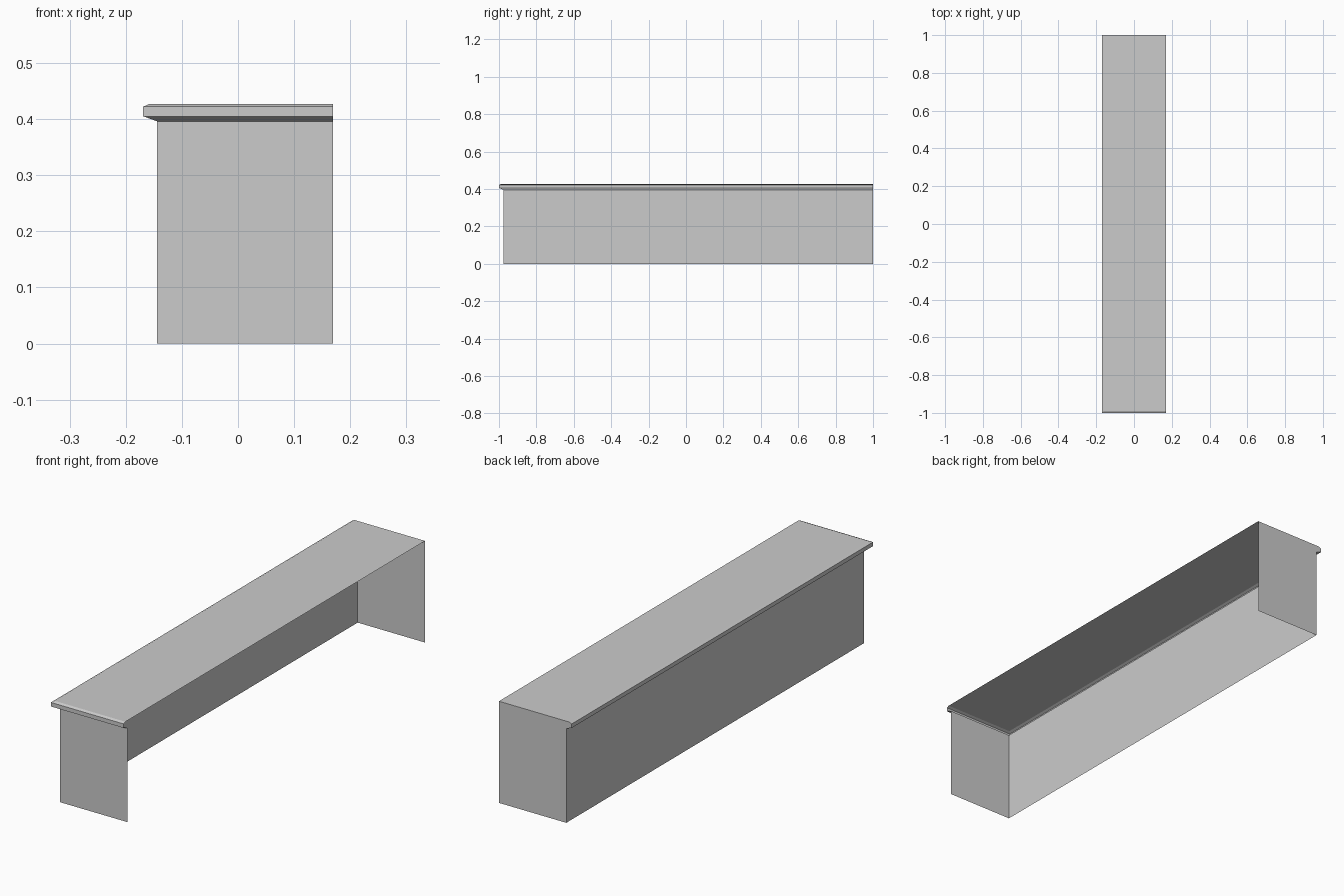
import bpy
import bmesh

cube = bpy.data.objects.get("Cube")
if cube:
    bpy.data.objects.remove(cube, do_unlink=True)

grey = bpy.data.materials.new("light_grey")
grey.use_nodes = True
grey.diffuse_color = (0.6, 0.6, 0.6, 1)
grey.node_tree.nodes["Principled BSDF"].inputs["Base Color"].default_value = (0.6, 0.6, 0.6, 1)

HALF_W, HALF_L = 0.169, 1.0

# Edge profile: inset from the outer outline, height
profile = [(0.025, 0), (0.025, 0.396), (0, 0.405), (0, 0.422), (0.011, 0.427)]


def outline(inset, z):
    """Path along the front edge, round the corner and along the closed side."""
    x, y = -HALF_W + inset, -HALF_L + inset
    return [(HALF_W, y, z), (x, y, z), (x, HALF_L, z)]


def add_sheet(name, faces):
    bm = bmesh.new()
    for face in faces:
        bm.faces.new([bm.verts.new(p) for p in face])
    bmesh.ops.remove_doubles(bm, verts=bm.verts, dist=1e-5)
    mesh = bpy.data.meshes.new(name)
    bm.to_mesh(mesh)
    bm.free()
    mesh.materials.append(grey)
    obj = bpy.data.objects.new(name, mesh)
    bpy.context.collection.objects.link(obj)


def sweep(points):
    """Quads joining successive outlines of the profile."""
    faces = []
    for low, high in zip(points, points[1:]):
        a, b = outline(*low), outline(*high)
        faces += [(a[i + 1], a[i], b[i], b[i + 1]) for i in range(2)]
    return faces


# Front and side panels, open on the other long side
add_sheet("front_and_side_panels", sweep(profile[:2]))

# Bevelled overhanging lip
add_sheet("top_lip", sweep(profile[1:]))

# Flat top
front_right, corner, back = outline(*profile[-1])
top_z = profile[-1][1]
add_sheet("top_board", [(corner, front_right, (HALF_W, HALF_L, top_z), back)])

# Flush end panel, following the lip profile
end = [outline(*p)[2] for p in profile]
end += [(HALF_W, HALF_L, top_z), (HALF_W, HALF_L, 0)]
add_sheet("back_panel", [end])
